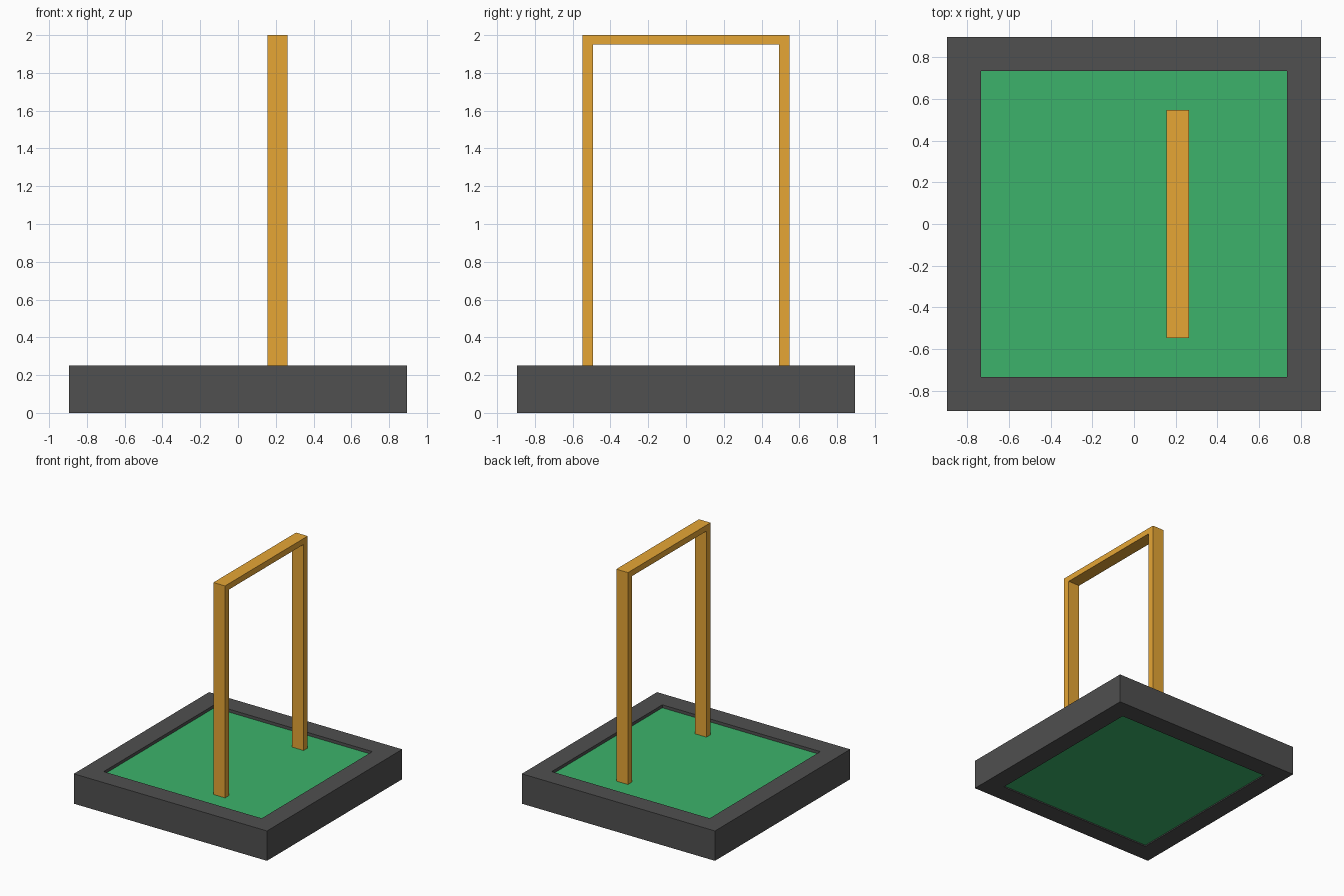
import bpy
import bmesh
from mathutils import Matrix

cube = bpy.data.objects.get("Cube")
if cube:
    bpy.data.objects.remove(cube)

BASE, BASE_H, RIM = 1.79, 0.25, 0.163     # tray width, height, rim width
FLOOR_LOW, FLOOR_TOP = 0.01, 0.225        # recessed green panel
ARCH_X, ARCH_W = 0.209, 0.108             # arch centre and depth along x
ARCH_Y, POST, BAR = 0.547, 0.055, 0.05    # arch half span, thicknesses


def material(name, rgb):
    mat = bpy.data.materials.new(name)
    mat.use_nodes = True
    mat.diffuse_color = (*rgb, 1)
    mat.node_tree.nodes["Principled BSDF"].inputs["Base Color"].default_value = (*rgb, 1)
    return mat


def finish(name, bm, mat):
    bmesh.ops.recalc_face_normals(bm, faces=bm.faces)
    mesh = bpy.data.meshes.new(name)
    bm.to_mesh(mesh)
    bm.free()
    mesh.materials.append(mat)
    obj = bpy.data.objects.new(name, mesh)
    bpy.context.collection.objects.link(obj)
    return obj


def box(size, z_low, z_high):
    bm = bmesh.new()
    place = Matrix.Translation((0, 0, (z_low + z_high) / 2))
    scale = Matrix.Diagonal((size, size, z_high - z_low, 1))
    bmesh.ops.create_cube(bm, size=1, matrix=place @ scale)
    bm.normal_update()
    return bm


grey = material("dark grey", (0.08, 0.08, 0.08))
green = material("felt green", (0.045, 0.45, 0.145))
wood = material("golden wood", (0.79, 0.38, 0.036))

# Square rim: inset the top and bottom, then join the openings
bm = box(BASE, 0, BASE_H)
caps = [f for f in bm.faces if abs(f.normal.z) > 0.5]
bmesh.ops.inset_individual(bm, faces=caps, thickness=RIM, use_even_offset=True)
loops = [e for f in caps for e in f.edges]
bmesh.ops.delete(bm, geom=caps, context="FACES_ONLY")
bmesh.ops.bridge_loops(bm, edges=loops)
finish("base_rim", bm, grey)

# Green panel filling the rim
finish("green_floor", box(BASE - 2 * RIM, FLOOR_LOW, FLOOR_TOP), green)

# Arch: half outline mirrored in y, extruded along x
inner = ARCH_Y - POST
half = [(ARCH_Y, FLOOR_TOP), (ARCH_Y, 2), (inner, 2 - BAR), (inner, FLOOR_TOP)]
bm = bmesh.new()
x = ARCH_X - ARCH_W / 2
right, left = ([bm.verts.new((x, s * y, z)) for y, z in half] for s in (-1, 1))
faces = [bm.faces.new(side) for side in (left, right)]
faces.append(bm.faces.new((left[1], right[1], right[2], left[2])))
bmesh.ops.recalc_face_normals(bm, faces=faces)
new = bmesh.ops.extrude_face_region(bm, geom=faces, use_keep_orig=True)["geom"]
bmesh.ops.translate(bm, vec=(ARCH_W, 0, 0),
                    verts=[v for v in new if isinstance(v, bmesh.types.BMVert)])
finish("wooden_arch", bm, wood)
